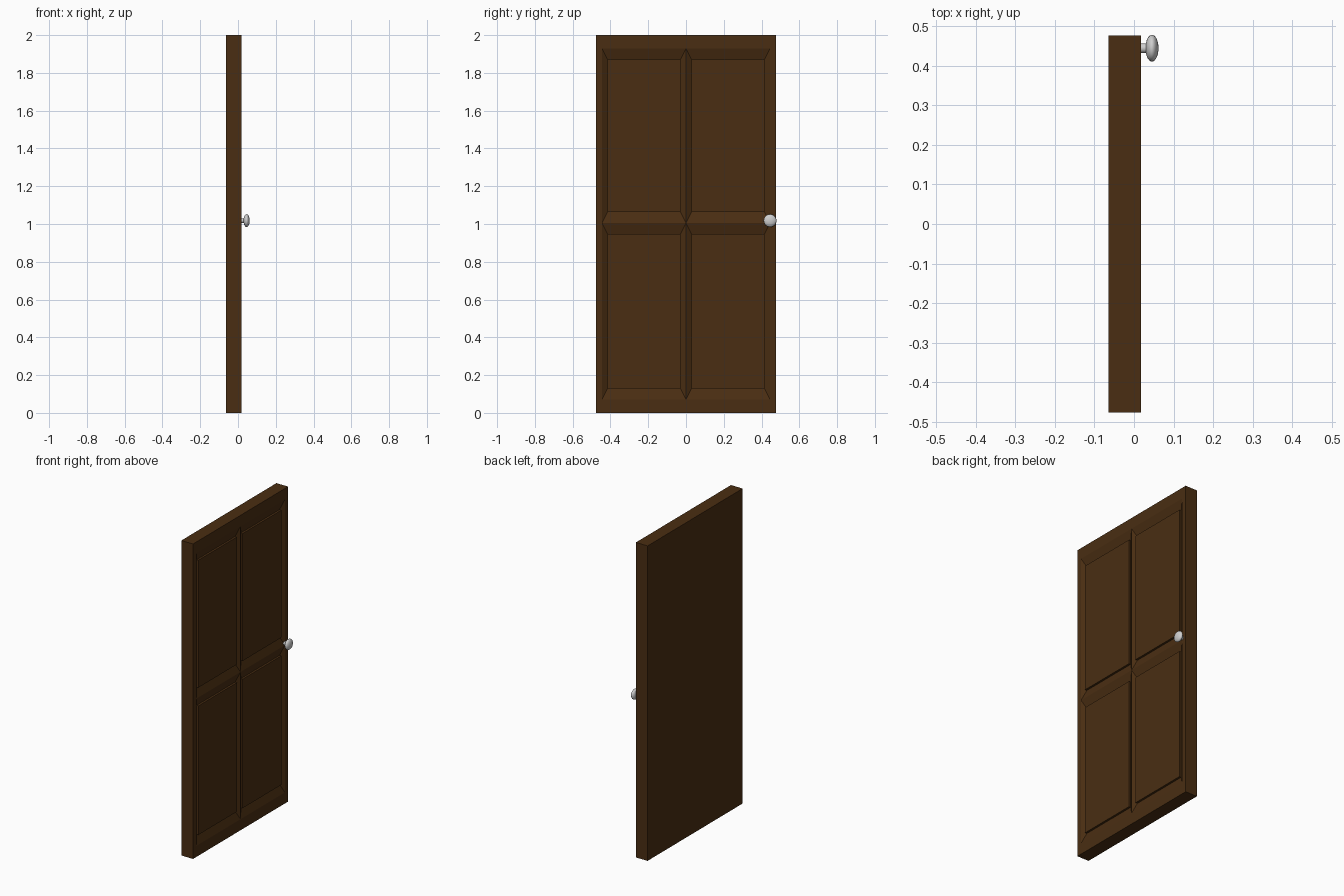
import bpy, bmesh, math
from mathutils import Vector

if "Cube" in bpy.data.objects:
    bpy.data.objects.remove(bpy.data.objects["Cube"])

def material(name, rgb):
    m = bpy.data.materials.new(name)
    m.diffuse_color = (*rgb, 1)
    m.use_nodes = True
    m.node_tree.nodes["Principled BSDF"].inputs["Base Color"].default_value = m.diffuse_color
    return m

wood = material("dark wood", (0.068, 0.027, 0.006))
metal = material("light metal", (0.62, 0.62, 0.62))

X0, X1 = -0.064, 0.018      # door back and front
HALF_W, H = 0.477, 2.0
GROOVE, RAISE = 0.018, 0.013
BEVEL_Y, BEVEL_Z = 0.029, 0.058

# Door slab, cut into a frame and four panel cells on the +x face
bm = bmesh.new()
bmesh.ops.create_cube(bm, size=1)
for v in bm.verts:
    v.co = Vector(((X0 + X1) / 2 + v.co.x * (X1 - X0),
                   v.co.y * 2 * HALF_W, (v.co.z + 0.5) * H))

def cut(co, no):
    bmesh.ops.bisect_plane(bm, geom=bm.verts[:] + bm.edges[:] + bm.faces[:],
                           plane_co=co, plane_no=no, dist=1e-5)

for y in (-0.445, 0, 0.445):
    cut((0, y, 0), (0, 1, 0))
for z in (0.07, 1.005, 1.93):
    cut((0, 0, z), (0, 0, 1))

cells = []
for f in bm.faces:
    c = f.calc_center_median()
    if f.normal.x > 0.9 and abs(c.y) < 0.4 and 0.1 < c.z < 1.9:
        cells.append(f)

# Sloped moulding down into a groove, then a raised flat panel
for f in cells:
    c = f.calc_center_median()
    outer = [v.co.copy() for v in f.verts]
    bmesh.ops.inset_individual(bm, faces=[f], thickness=0.02)
    for v in f.verts:
        o = min(outer, key=lambda p: (p - v.co).length)
        v.co.x = X1 - GROOVE
        v.co.y = o.y + math.copysign(BEVEL_Y, c.y - o.y)
        v.co.z = o.z + math.copysign(BEVEL_Z, c.z - o.z)
    res = bmesh.ops.extrude_discrete_faces(bm, faces=[f])
    for v in res["faces"][0].verts:
        v.co.x += RAISE

me = bpy.data.meshes.new("door_panel")
bm.to_mesh(me)
bm.free()
me.materials.append(wood)
bpy.context.collection.objects.link(bpy.data.objects.new("door_panel", me))

# Knob stem and flattened round knob
KY, KZ = 0.445, 1.018
bpy.ops.mesh.primitive_cylinder_add(vertices=24, radius=0.012, depth=0.03,
                                    location=(0.029, KY, KZ),
                                    rotation=(0, math.pi / 2, 0))
stem = bpy.context.object
stem.name = "knob_stem"
stem.data.materials.append(metal)
bpy.ops.object.shade_smooth_by_angle()

bpy.ops.mesh.primitive_uv_sphere_add(segments=24, ring_count=14, radius=1,
                                     location=(0.0455, KY, KZ),
                                     rotation=(0, math.pi / 2, 0))
knob = bpy.context.object
knob.name = "door_knob"
knob.scale = (0.034, 0.034, 0.0165)
knob.data.materials.append(metal)
bpy.ops.object.shade_smooth()
